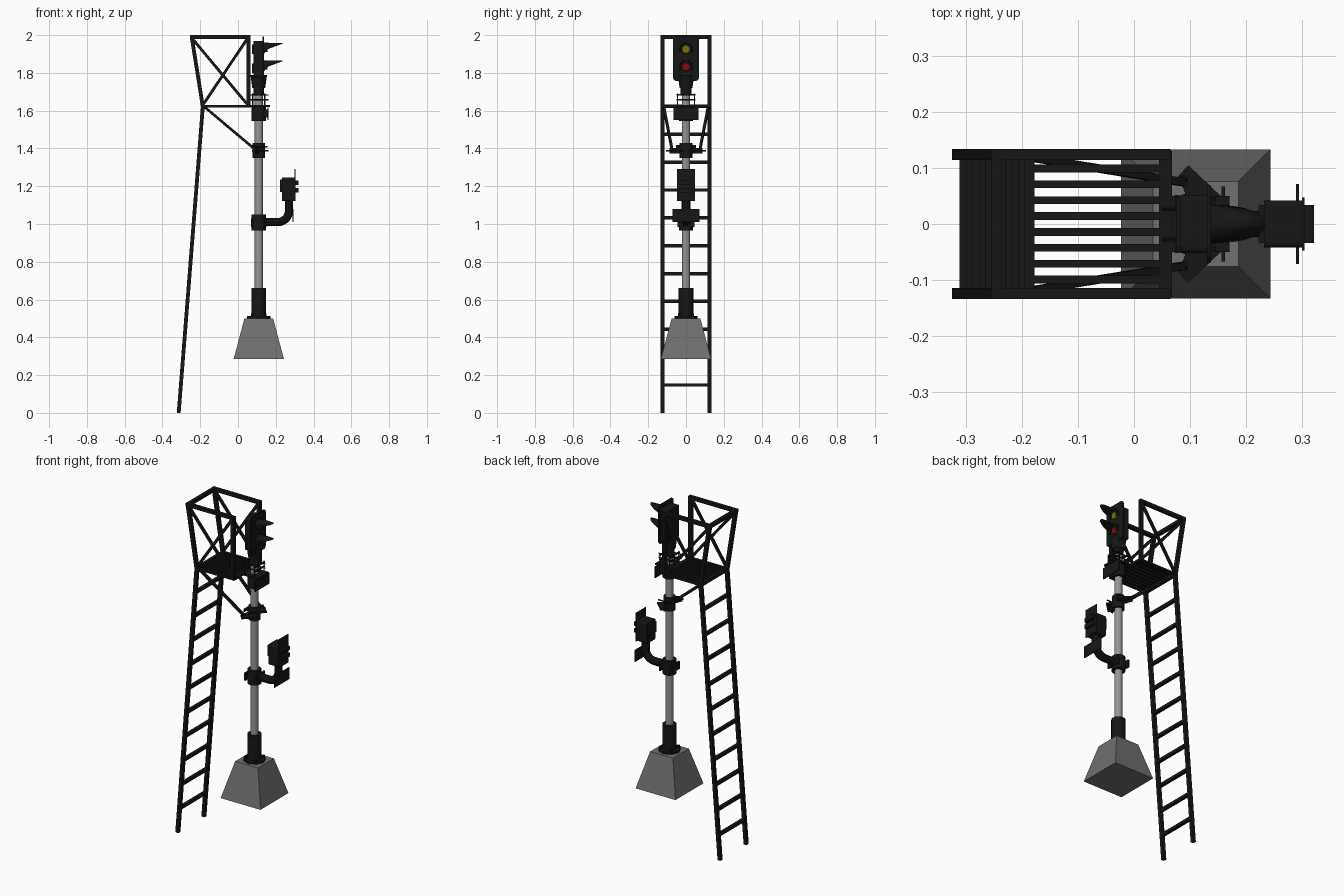
import bpy, bmesh, math
from mathutils import Vector, Matrix

if "Cube" in bpy.data.objects:
    bpy.data.objects.remove(bpy.data.objects["Cube"])


def material(name, c):
    m = bpy.data.materials.new(name)
    m.diffuse_color = (*c, 1)
    m.use_nodes = True
    m.node_tree.nodes["Principled BSDF"].inputs["Base Color"].default_value = m.diffuse_color
    return m


BLACK = material("black_paint", (0.008, 0.008, 0.008))
STEEL = material("galvanised_steel", (0.3, 0.3, 0.3))
STONE = material("concrete", (0.16, 0.16, 0.16))
RED = material("red_lens", (0.2, 0.005, 0.005))
YELLOW = material("yellow_lens", (0.2, 0.17, 0.005))
PX = 0.11   # mast axis


def activate(ob):
    bpy.ops.object.select_all(action='DESELECT')
    ob.select_set(True)
    bpy.context.view_layer.objects.active = ob


class Part:
    """Collects primitives into one named object."""
    def __init__(self):
        self.bm = bmesh.new()

    def box(self, x, y, z, bevel=0, axis=0):
        lo, hi = Vector((x[0], y[0], z[0])), Vector((x[1], y[1], z[1]))
        m = Matrix.Translation((lo + hi) / 2) @ Matrix.Diagonal((*(hi - lo), 1))
        vs = bmesh.ops.create_cube(self.bm, size=1, matrix=m)['verts']
        if bevel:
            es = [e for e in {e for v in vs for e in v.link_edges}
                  if abs((e.verts[0].co - e.verts[1].co).normalized()[axis]) > 0.9]
            bmesh.ops.bevel(self.bm, geom=es, offset=bevel, segments=3,
                            profile=0.5, affect='EDGES')
        return self

    def along(self, a, b):
        a, b = Vector(a), Vector(b)
        d = b - a
        # local z follows the bar; local y stays as close to world y as it can
        z = d.normalized()
        ref = Vector((0, 1, 0)) if abs(z.y) < 0.9 else Vector((0, 0, 1))
        x = ref.cross(z).normalized()
        r = Matrix((x, z.cross(x), z)).transposed().to_4x4()
        return Matrix.Translation((a + b) / 2) @ r, d.length

    def bar(self, a, b, w=0.02, h=None):
        m, n = self.along(a, b)
        bmesh.ops.create_cube(self.bm, size=1,
                              matrix=m @ Matrix.Diagonal((w, h or w, n, 1)))
        return self

    def cyl(self, a, b, r, r2=None, n=16):
        m, d = self.along(a, b)
        bmesh.ops.create_cone(self.bm, cap_ends=True, segments=n, radius1=r,
                              radius2=r if r2 is None else r2, depth=d, matrix=m)
        return self

    def done(self, name, mat, smooth=False):
        me = bpy.data.meshes.new(name)
        self.bm.to_mesh(me)
        self.bm.free()
        ob = bpy.data.objects.new(name, me)
        bpy.context.collection.objects.link(ob)
        me.materials.append(mat)
        if smooth:
            activate(ob)
            bpy.ops.object.shade_smooth_by_angle(angle=math.radians(35))
        return ob


def mast(z0, z1, r, part=None, **k):
    return (part or Part()).cyl((PX, 0, z0), (PX, 0, z1), r, **k)


# Concrete footing: four-sided frustum
p = Part()
m = Matrix.Translation((PX, 0, 0.393)) @ Matrix.Rotation(math.pi / 4, 4, 'Z')
bmesh.ops.create_cone(p.bm, cap_ends=True, segments=4, radius1=0.133 * 2 ** .5,
                      radius2=0.076 * 2 ** .5, depth=0.215, matrix=m)
p.done("footing", STONE)

# Mast, base sleeve with bolted flange
mast(0.5, 1.70, 0.022).done("mast", STEEL, True)
p = mast(0.5, 0.512, 0.062, n=8)
mast(0.512, 0.66, 0.039, p)
for i in range(4):
    a = math.pi / 4 + i * math.pi / 2
    x, y = PX + 0.05 * math.cos(a), 0.05 * math.sin(a)
    p.cyl((x, y, 0.51), (x, y, 0.527), 0.007, n=6)
p.done("base_sleeve", BLACK, True)

# Ladder with rails bending outward above the platform
FOOT, KNEE, TOP = (-0.314, 0.0), (-0.186, 1.625), (-0.245, 1.99)
p = Part()
for s in (-1, 1):
    y = s * 0.124
    p.bar((FOOT[0], y, 0), (KNEE[0], y, KNEE[1]))
    p.bar((KNEE[0], y, KNEE[1] - 0.005), (TOP[0], y, TOP[1]))
for i in range(1, 12):
    z = 0.1475 * i
    x = FOOT[0] + (KNEE[0] - FOOT[0]) * z / KNEE[1]
    p.bar((x, -0.122, z), (x, 0.122, z), 0.018)
p.done("ladder", BLACK)

# Guard rails: top rails, front posts, crossed side braces
p = Part().bar((TOP[0], -0.134, 1.99), (TOP[0], 0.134, 1.99))
for s in (-1, 1):
    y = s * 0.124
    p.bar((-0.255, y, 1.99), (0.065, y, 1.99))
    p.bar((0.055, y, 1.62), (0.055, y, 1.99))
    p.bar((TOP[0], y, 1.985), (0.052, y, 1.63), 0.015, 0.012)
    p.bar((KNEE[0], y, 1.63), (0.052, y, 1.985), 0.015, 0.012)
p.done("guard_rails", BLACK)

# Platform of slats on a thin frame
p = Part()
for i in range(8):
    y = (i - 3.5) * 0.0283
    p.box((-0.185, 0.055), (y - 0.007, y + 0.007), (1.619, 1.630))
for s in (-1, 1):
    p.box((-0.185, 0.065), (s * 0.124 - 0.008, s * 0.124 + 0.008), (1.617, 1.630))
p.box((0.045, 0.068), (-0.13, 0.13), (1.617, 1.630))
p.done("platform", BLACK)

# Diagonal platform struts
p = Part()
for s in (-1, 1):
    p.bar((-0.18, s * 0.118, 1.622), (0.09, s * 0.074, 1.395), 0.014)
p.done("platform_struts", BLACK)

# Strut clamp round the mast, with wings and bolts
p = mast(1.35, 1.43, 0.034)
for s in (-1, 1):
    p.bar((0.085, s * 0.092, 1.388), (0.15, s * 0.03, 1.388), 0.01, 0.035)
    p.bar((0.085, s * 0.085, 1.388), (0.11, s * 0.02, 1.388), 0.01, 0.03)
    p.cyl((0.07, s * 0.042, 1.41), (0.155, s * 0.042, 1.41), 0.004, n=8)
p.box((0.072, 0.08), (-0.052, 0.052), (1.402, 1.418))
p.done("strut_clamp", BLACK, True)

# Platform clamp: collar, top plate, front plate
p = mast(1.545, 1.62, 0.038)
p.box((0.055, 0.17), (-0.05, 0.05), (1.619, 1.629))
p.box((0.156, 0.162), (-0.067, 0.067), (1.55, 1.617))
p.box((0.13, 0.158), (-0.025, 0.025), (1.565, 1.605))
p.done("platform_clamp", BLACK, True)

# Bolts and rods above the clamp
p = Part()
for z in (1.658, 1.683):
    for s in (-1, 1):
        p.cyl((0.05, s * 0.028, z), (0.162, s * 0.028, z), 0.0035, n=8)
    for x in (0.078, 0.142):
        p.box((x - 0.004, x + 0.004), (-0.05, 0.05), (z - 0.004, z + 0.004))
for s in (-1, 1):
    for x in (0.078, 0.142):
        p.cyl((x, s * 0.045, 1.62), (x, s * 0.045, 1.69), 0.0035, n=8)
p.done("clamp_rods", BLACK, True)

# Main signal head: neck, housing, rounded backboard
p = mast(1.685, 1.72, 0.028)
mast(1.72, 1.79, 0.034, p, r2=0.044)
p.done("head_neck", BLACK, True)
p = Part().box((0.082, 0.132), (-0.052, 0.052), (1.775, 1.968), 0.01, 0)
for z in (1.80, 1.90):
    p.box((0.075, 0.085), (-0.042, 0.042), (z, z + 0.05))
p.box((0.130, 0.137), (-0.069, 0.069), (1.757, 1.993), 0.018, 0)
p.done("signal_head", BLACK)


def hood(name, x0, z0, r, length, root):
    """Open-bottomed visor whose lower edge slopes back to the face."""
    bm = bmesh.new()
    rows = []
    for i in range(21):
        a = math.radians(-25 + 230 * i / 20)
        y, z = r * math.cos(a), r * math.sin(a)
        reach = root + (length - root) * max(math.sin(a), 0)
        rows.append([bm.verts.new((x0, y, z0 + z)),
                     bm.verts.new((x0 + reach, y * 0.95, z0 + z * 0.95))])
    for a, b in zip(rows, rows[1:]):
        bm.faces.new((a[0], b[0], b[1], a[1]))
    part = Part()
    part.bm = bm
    ob = part.done(name, BLACK, True)
    mod = ob.modifiers.new("thickness", 'SOLIDIFY')
    mod.thickness = 0.004
    mod.offset = 0


for name, z, mat in (("yellow", 1.925, YELLOW), ("red", 1.832, RED)):
    hood(name + "_hood", 0.135, z, 0.033, 0.1, 0.02)
    Part().cyl((0.135, 0, z), (0.143, 0, z), 0.023, 0.020, 24).done(name + "_lens", mat, True)

# Lower signal: clamp, elbow arm, housing, backboard
p = mast(0.965, 1.05, 0.038)
p.box((0.07, 0.08), (-0.045, 0.045), (0.985, 1.03))
p.box((0.14, 0.15), (-0.045, 0.045), (0.985, 1.03))
p.done("arm_clamp", BLACK, True)

cu = bpy.data.curves.new("elbow_arm", 'CURVE')
cu.dimensions = '3D'
cu.bevel_depth = 0.023
cu.bevel_resolution = 3
cu.use_fill_caps = True
pts = [(0.12, 0, 1.01)] + [
    (0.21 + 0.06 * math.sin(t), 0, 1.07 - 0.06 * math.cos(t))
    for t in [math.pi / 2 * i / 8 for i in range(9)]] + [(0.27, 0, 1.13)]
sp = cu.splines.new('POLY')
sp.points.add(len(pts) - 1)
for q, c in zip(sp.points, pts):
    q.co = (*c, 1)
arm = bpy.data.objects.new("elbow_arm", cu)
bpy.context.collection.objects.link(arm)
cu.materials.append(BLACK)
activate(arm)
bpy.ops.object.convert(target='MESH')
bpy.ops.object.shade_smooth_by_angle(angle=math.radians(35))

p = Part().box((0.232, 0.302), (-0.042, 0.042), (1.122, 1.245), 0.008, 0)
p.box((0.222, 0.235), (-0.034, 0.034), (1.17, 1.235))
p.box((0.299, 0.304), (-0.047, 0.047), (1.122, 1.292))
p.box((0.289, 0.294), (-0.071, 0.071), (1.01, 1.08))
for z in (1.218, 1.178):
    p.box((0.302, 0.321), (-0.034, 0.034), (z - 0.012, z + 0.012))
p.done("lower_signal", BLACK)
